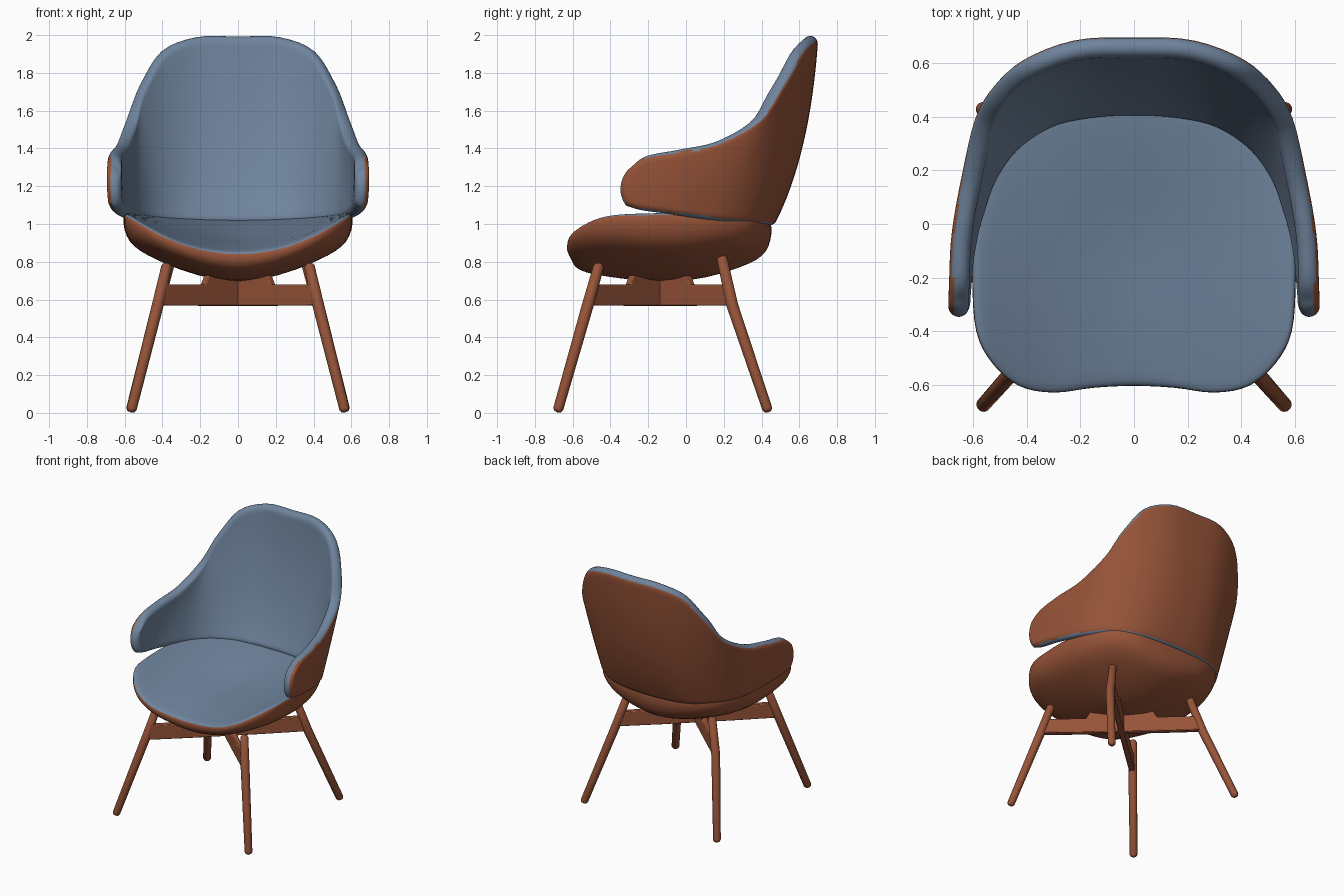
import bpy, bmesh, math
from mathutils import Vector

if "Cube" in bpy.data.objects:
    bpy.data.objects.remove(bpy.data.objects["Cube"])


def material(name, rgb):
    m = bpy.data.materials.new(name)
    m.diffuse_color = (*rgb, 1)
    m.use_nodes = True
    m.node_tree.nodes["Principled BSDF"].inputs["Base Color"].default_value = m.diffuse_color
    return m


MATS = [material("rust_brown", (0.31, 0.088, 0.04)),
        material("slate_blue", (0.16, 0.23, 0.335))]


def spline(p, t, closed=False):
    """Catmull-Rom through the points p at parameter t (0..1)."""
    n = len(p)
    f = t * (n if closed else n - 1)
    i = int(f) if closed else min(int(f), n - 2)
    f -= i

    def at(k):
        if closed:
            return p[k % n]
        if k < 0:
            return p[0] * 2 - p[1]
        return p[k] if k < n else p[n - 1] * 2 - p[n - 2]
    a, b, c, d = (at(i + k) for k in (-1, 0, 1, 2))
    return 0.5 * (b * 2 + (c - a) * f + (a * 2 - b * 5 + c * 4 - d) * f ** 2
                  + (b * 3 - a - c * 3 + d) * f ** 3)


def finish(name, bm, angle=60):
    bmesh.ops.remove_doubles(bm, verts=bm.verts, dist=0.0002)
    bmesh.ops.recalc_face_normals(bm, faces=bm.faces)
    me = bpy.data.meshes.new(name)
    bm.to_mesh(me)
    bm.free()
    for m in MATS:
        me.materials.append(m)
    ob = bpy.data.objects.new(name, me)
    bpy.context.collection.objects.link(ob)
    bpy.ops.object.select_all(action='DESELECT')
    ob.select_set(True)
    bpy.context.view_layer.objects.active = ob
    bpy.ops.object.shade_smooth_by_angle(angle=math.radians(angle))
    return ob


def skin(name, rows, rule):
    """Join closed rings of points; rule(i, j) gives the material index."""
    bm = bmesh.new()
    vs = [[bm.verts.new(p) for p in r] for r in rows]
    n = len(rows[0])
    for i in range(len(rows) - 1):
        for j in range(n):
            k = (j + 1) % n
            f = bm.faces.new((vs[i][j], vs[i][k], vs[i + 1][k], vs[i + 1][j]))
            f.material_index = rule(i, j)
    return finish(name, bm)


# --- seat: dished pad, rings from top centre over the edge to bottom centre
half = [(0, -.605), (.15, -.612), (.3, -.63), (.43, -.605), (.53, -.52), (.59, -.40),
        (.605, -.2), (.6, 0), (.565, .17), (.475, .33), (.32, .42), (.15, .447), (0, .452)]
outline = [Vector(p) for p in half] + [Vector((-x, y)) for x, y in half[-2:0:-1]]
MID = Vector((0, -.08))


def seat_top(x, y):
    t = (y + .6) / 1.0
    dip = .02 * math.exp(-(x * x + (y + .05) ** 2) / .06)
    return .855 + .165 * t + (.21 - .155 * t) * (x / .6) ** 2 - dip


def seat_bottom(x, y):
    k = .25 if y < -.1 else .5
    return .697 + .52 * abs(x) ** 1.8 + k * (y + .1) ** 2


profile = [(0, 1), (.15, 1), (.3, 1), (.45, 1), (.6, 1), (.75, 1), (.87, 1), (.94, .99),
           (.968, .965), (.985, .92), (.997, .85), (1, .7), (1, .55), (.99, .38), (.972, .23),
           (.945, .12), (.905, .05), (.85, .01), (.78, 0), (.65, 0), (.5, 0), (.35, 0), (.2, 0), (0, 0)]
N = 96
rings = []
for s, h in profile:
    ring = []
    for j in range(N):
        q = MID + (spline(outline, j / N, True) - MID) * s
        b = seat_bottom(*q)
        ring.append(Vector((q.x, q.y, b + (seat_top(*q) - b) * h)))
    rings.append(ring)
skin("seat", rings, lambda i, j: 1 if i < 10 else 0)

# --- backrest with arms: outer surface columns (bottom, middle, top), centre to arm tip
cols = [((0, .46, .98), (0, .62, 1.42), (0, .70, 1.99)),
        ((.17, .45, .98), (.18, .61, 1.42), (.22, .69, 1.987)),
        ((.335, .415, .985), (.345, .56, 1.42), (.41, .62, 1.918)),
        ((.48, .322, .995), (.49, .455, 1.38), (.522, .525, 1.755)),
        ((.58, .187, 1.01), (.585, .31, 1.30), (.595, .405, 1.57)),
        ((.635, .03, 1.03), (.645, .12, 1.24), (.645, .18, 1.44)),
        ((.665, -.11, 1.05), (.68, -.06, 1.22), (.68, -.03, 1.395)),
        ((.68, -.235, 1.07), (.69, -.225, 1.22), (.69, -.21, 1.36)),
        ((.685, -.315, 1.09), (.695, -.345, 1.19), (.69, -.31, 1.295))]
full = [[Vector((-x, y, z)) for x, y, z in c] for c in cols[:0:-1]]
full += [[Vector(p) for p in c] for c in cols]
lines = [[c[k] for c in full] for k in range(3)]
T, R = .076, .04


def shell(u, v):
    a, b, c = (spline(l, u) for l in lines)
    return a * (2 * v - 1) * (v - 1) + b * 4 * v * (1 - v) + c * v * (2 * v - 1)


def rounding(d):
    return math.sqrt(max(0, 1 - (1 - min(d / R, 1)) ** 2))


NU, NV = 96, 36
rows, fat = [], []
for i in range(NU + 1):
    u = .5 + .5 * math.sin(math.pi * (i / NU - .5))
    outer, inner, fs = [], [], []
    for j in range(NV + 1):
        v = .5 - .5 * math.cos(math.pi * j / NV)
        p = shell(u, v)
        e = .004
        du = shell(min(u + e, 1), v) - shell(max(u - e, 0), v)
        dv = shell(u, min(v + e, 1)) - shell(u, max(v - e, 0))
        nrm = dv.cross(du).normalized()
        if nrm.dot(Vector((p.x, p.y + .1, 0))) < 0:
            nrm = -nrm
        f = rounding(min((p - shell(u, 0)).length, (p - shell(u, 1)).length))
        f *= rounding(min((p - shell(0, v)).length, (p - shell(1, v)).length))
        outer.append(p - nrm * T / 2 * (1 - f))
        inner.append(p - nrm * T / 2 * (1 + f))
        fs.append(f)
    rows.append(outer + inner[-2:0:-1])
    fat.append(fs)


def shell_colour(i, j):
    # the blue lining wraps over the rim, less so at the arm tips
    if j >= NV:
        return 1
    side = abs(i / NU - .5)
    limit = .88 if side < .24 else .75 if side < .34 else .5
    return 1 if (fat[i][j] + fat[i + 1][j + 1]) / 2 < limit else 0


skin("backrest_with_arms", rows, shell_colour)

# --- legs: round tapered rods with rounded ends


def leg(name, path):
    pts = [Vector(p) for p in path]
    d0, d1 = (pts[0] - pts[1]).normalized(), (pts[2] - pts[1]).normalized()
    st = [(pts[0] + d0 * .02, .001), (pts[0] + d0 * .014, .018), (pts[0], .028),
          (pts[1], .031), (pts[2], .027), (pts[2] + d1 * .014, .019), (pts[2] + d1 * .02, .001)]
    side = (d1 - d0).cross(Vector((0, 1, 0))).normalized()
    other = (d1 - d0).cross(side).normalized()
    skin(name, [[c + (side * math.cos(a) + other * math.sin(a)) * r
                 for a in (k * math.tau / 20 for k in range(20))] for c, r in st],
         lambda i, j: 0)


for sx, tag in ((-1, "left"), (1, "right")):
    leg("front_leg_" + tag, [(sx * .378, -.463, .775), (sx * .425, -.52, .57), (sx * .563, -.676, .022)])
    leg("rear_leg_" + tag, [(sx * .355, .19, .82), (sx * .425, .245, .57), (sx * .565, .43, .022)])

# --- crossed stretcher boards under the seat, joining opposite legs
board = [(-.565, .57), (-.25, .567), (.25, .567), (.565, .57), (.545, .69), (.5, .68), (.25, .68),
         (.222, .735), (-.222, .735), (-.25, .68), (-.5, .68), (-.545, .69)]
for sx, tag in ((-1, "left"), (1, "right")):
    d = Vector((sx * .42, .383, 0)).normalized()
    n = Vector((-d.y, d.x, 0)) * .02
    bm = bmesh.new()
    face = bm.faces.new([bm.verts.new(Vector((0, -.137, z)) + d * t - n) for t, z in board])
    ext = bmesh.ops.extrude_face_region(bm, geom=[face])["geom"]
    bmesh.ops.translate(bm, vec=n * 2, verts=[g for g in ext if isinstance(g, bmesh.types.BMVert)])
    ob = finish("stretcher_" + tag, bm, 30)
    bev = ob.modifiers.new("soft_edges", 'BEVEL')
    bev.width, bev.segments = .005, 2
